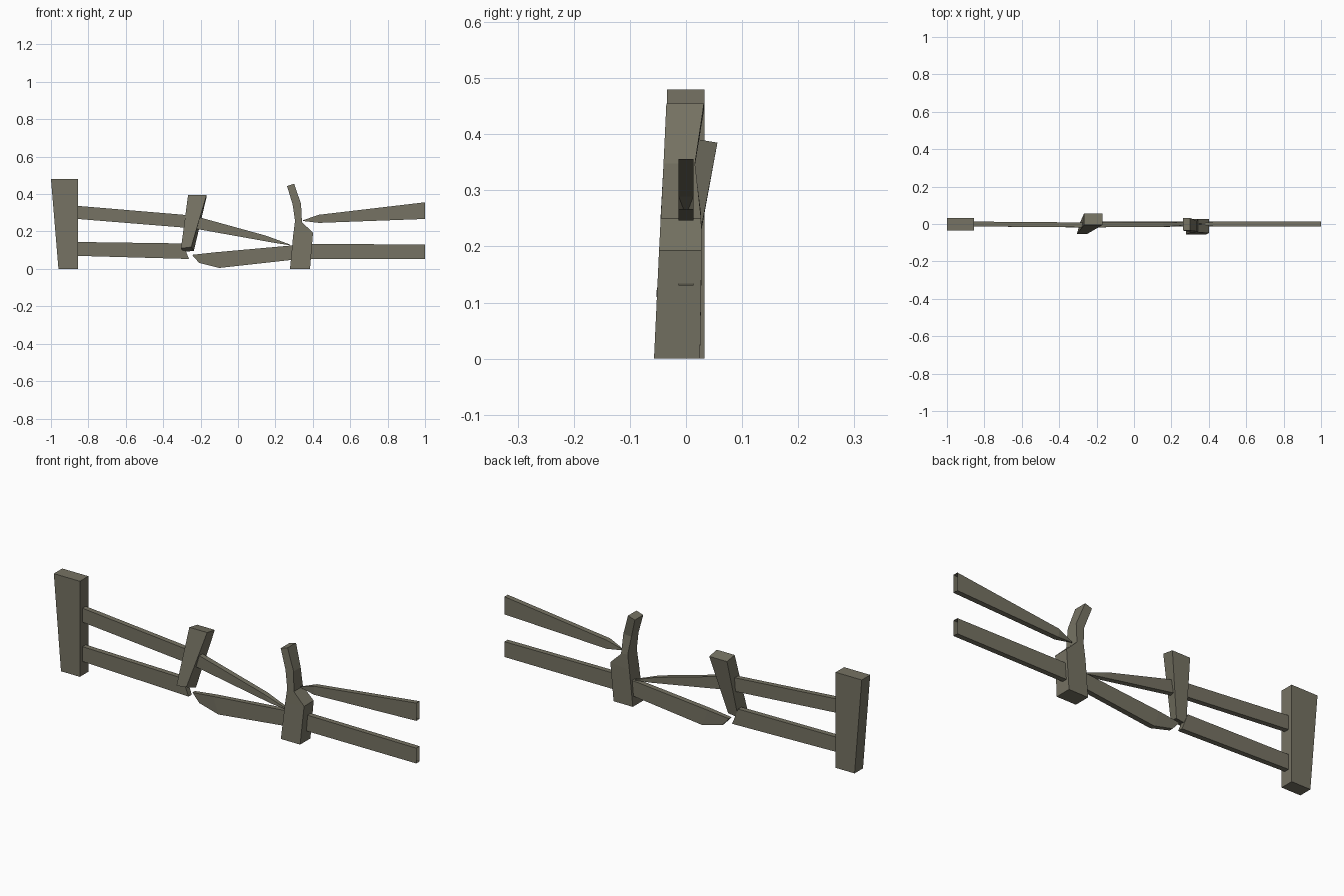
import bpy, bmesh

default = bpy.data.objects.get("Cube")
if default:
    bpy.data.objects.remove(default, do_unlink=True)

# Weathered wood
wood = bpy.data.materials.new("weathered_wood")
wood.use_nodes = True
color = (0.18, 0.17, 0.125, 1)
wood.diffuse_color = color
bsdf = next(n for n in wood.node_tree.nodes if n.type == 'BSDF_PRINCIPLED')
bsdf.inputs["Base Color"].default_value = color
bsdf.inputs["Roughness"].default_value = 0.9


def section(a, b, front, back, shift=(0, 0)):
    """Four-cornered slice: edge points a, b as (x, z), with front and back depth."""
    dx, dz = shift
    return [(a[0], front, a[1]), (b[0], front, b[1]),
            (b[0] + dx, back, b[1] + dz), (a[0] + dx, back, a[1] + dz)]


def rail_section(top, bottom, y=0.0, half=0.013):
    return section(top, bottom, y - half, y + half)


def plank(name, sections, open_end=False):
    """Loft a board through its slices; the last end may be left open."""
    bm = bmesh.new()
    rings = [[bm.verts.new(p) for p in s] for s in sections]
    for lo, hi in zip(rings, rings[1:]):
        for i in range(4):
            j = (i + 1) % 4
            bm.faces.new((lo[i], lo[j], hi[j], hi[i]))
    bm.faces.new(rings[0])
    end = bm.faces.new(rings[-1])
    bmesh.ops.recalc_face_normals(bm, faces=bm.faces[:])
    if open_end:
        bmesh.ops.delete(bm, geom=[end], context='FACES_ONLY')
    mesh = bpy.data.meshes.new(name)
    bm.to_mesh(mesh)
    bm.free()
    mesh.materials.append(wood)
    obj = bpy.data.objects.new(name, mesh)
    bpy.context.collection.objects.link(obj)
    return obj


# Posts
plank("end_post", [
    section((-0.96, 0), (-0.855, 0), -0.034, 0.033),
    section((-1, 0.48), (-0.855, 0.48), -0.034, 0.033)])

plank("broken_post", [
    section((0.278, 0), (0.385, 0), -0.057, 0.025),
    section((0.295, 0.18), (0.401, 0.193), -0.048, 0.028),
    section((0.305, 0.257), (0.342, 0.25), -0.045, 0.027),
    section((0.292, 0.345), (0.337, 0.348), -0.04, 0.016),
    section((0.262, 0.443), (0.30, 0.455), -0.035, 0.032)])

plank("hanging_post", [
    section((-0.305, 0.11), (-0.25, 0.117), -0.053, 0.002, (0.014, -0.02)),
    section((-0.267, 0.395), (-0.168, 0.395), -0.005, 0.056, (0, -0.01))])

# Left rails
plank("upper_left_rail", [
    rail_section((-0.87, 0.338), (-0.87, 0.268)),
    rail_section((-0.24, 0.285), (-0.24, 0.217), -0.005),
    rail_section((0.155, 0.176), (0.19, 0.14), -0.002),
    rail_section((0.278, 0.13), (0.278, 0.126), 0, 0.007)])

plank("lower_left_rail", [
    rail_section((-0.87, 0.144), (-0.87, 0.07)),
    rail_section((-0.295, 0.136), (-0.262, 0.053), -0.005)])

# Fallen rail piece
plank("lower_middle_rail", [
    rail_section((-0.246, 0.075), (-0.208, 0.032), 0, 0.01),
    rail_section((-0.13, 0.088), (-0.10, 0.005)),
    rail_section((0.33, 0.129), (0.33, 0.053))])

# Right rails, left open where the next fence section joins
plank("upper_right_rail", [
    rail_section((0.348, 0.26), (0.348, 0.256), 0, 0.002),
    rail_section((0.43, 0.289), (0.433, 0.246)),
    rail_section((1, 0.356), (1, 0.267))], open_end=True)

plank("lower_right_rail", [
    rail_section((0.37, 0.134), (0.37, 0.053)),
    rail_section((1, 0.13), (1, 0.053))], open_end=True)
